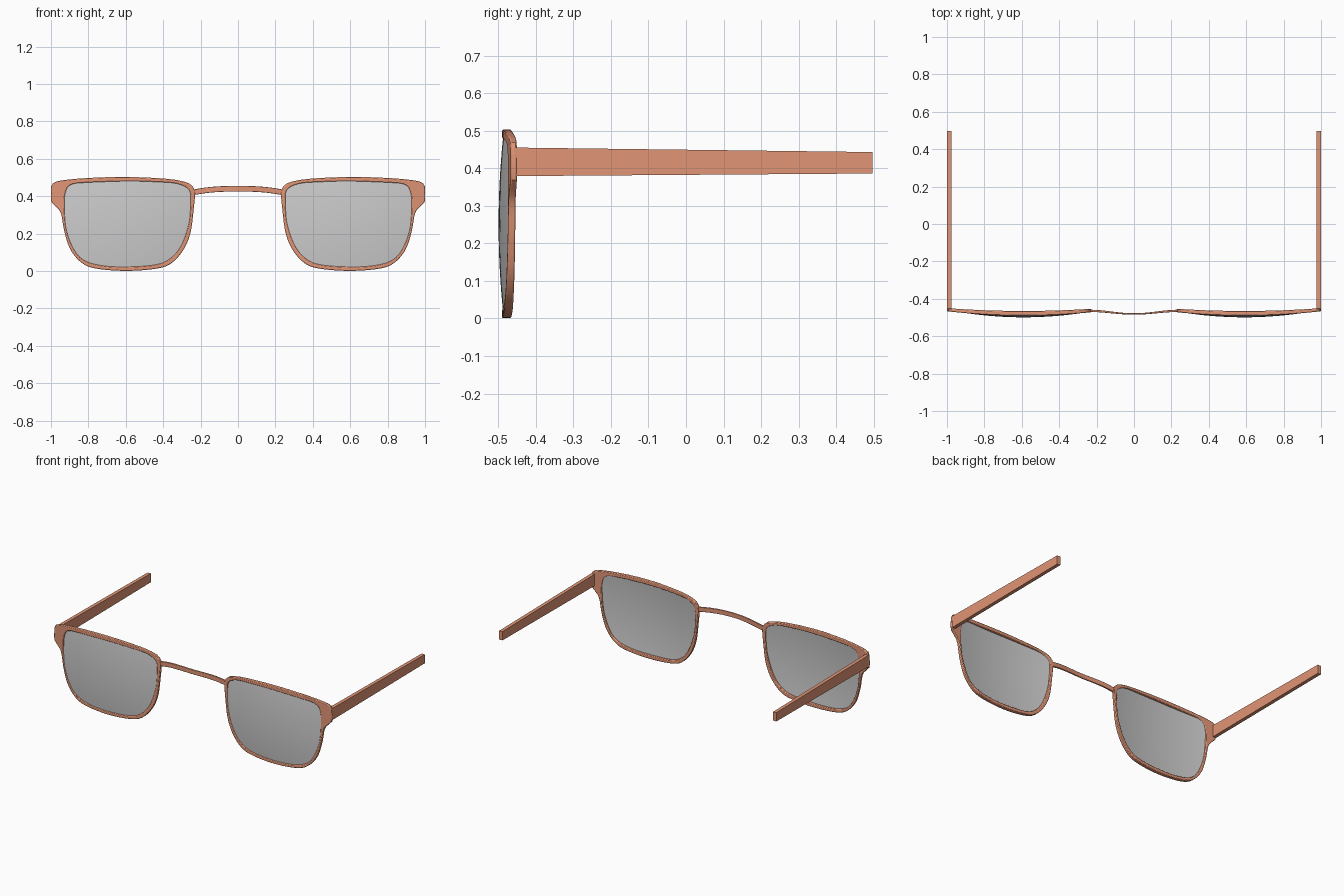
import bpy, math
from mathutils import Vector

if "Cube" in bpy.data.objects:
    bpy.data.objects.remove(bpy.data.objects["Cube"])

CX, CZ, N = 0.59, 0.26, 144

OUTER = [(.23, .42), (.243, .452), (.275, .474), (.38, .493), (.6, .503), (.81, .497),
         (.945, .484), (.991, .469), (.999, .44), (.998, .37), (.965, .337), (.945, .302),
         (.928, .21), (.896, .115), (.837, .045), (.757, .013), (.596, .001), (.436, .013),
         (.356, .042), (.291, .115), (.254, .206), (.237, .33)]
INNER = [(.254, .405), (.268, .441), (.33, .468), (.45, .477), (.6, .48), (.81, .473),
         (.89, .463), (.92, .43), (.928, .356), (.917, .222), (.874, .11), (.82, .056),
         (.73, .03), (.6, .023), (.436, .035), (.356, .072), (.302, .142), (.265, .249),
         (.255, .33)]


def loop(points):
    """Smooth closed outline, resampled at N even angles about the lens centre."""
    n, polar = len(points), []
    for i in range(n):
        a, b, c, d = (Vector(points[(i + k) % n]) for k in (-1, 0, 1, 2))
        for s in range(16):
            t = s / 16
            p = 0.5 * (2 * b + (c - a) * t + (2 * a - 5 * b + 4 * c - d) * t * t
                       + (3 * b - a - 3 * c + d) * t ** 3)
            x, z = p.x - CX, p.y - CZ
            polar.append((math.atan2(z, x) % math.tau, math.hypot(x, z)))
    polar.sort()
    polar = [(polar[-1][0] - math.tau, polar[-1][1])] + polar + [(polar[0][0] + math.tau, polar[0][1])]
    out, j = [], 0
    for i in range(N):
        ang = math.tau * i / N
        while polar[j + 1][0] < ang:
            j += 1
        (a0, r0), (a1, r1) = polar[j], polar[j + 1]
        r = r0 + (r1 - r0) * (ang - a0) / max(a1 - a0, 1e-9)
        out.append((CX + r * math.cos(ang), CZ + r * math.sin(ang)))
    return out


def make(name, verts, faces, mat=None, mirror=True, bevel=0):
    me = bpy.data.meshes.new(name)
    me.from_pydata(verts, [], faces)
    ob = bpy.data.objects.new(name, me)
    bpy.context.collection.objects.link(ob)
    if mat:
        me.materials.append(mat)
    bpy.ops.object.select_all(action='DESELECT')
    bpy.context.view_layer.objects.active = ob
    ob.select_set(True)
    bpy.ops.object.mode_set(mode='EDIT')
    bpy.ops.mesh.select_all(action='SELECT')
    bpy.ops.mesh.normals_make_consistent(inside=False)
    bpy.ops.object.mode_set(mode='OBJECT')
    bpy.ops.object.shade_smooth_by_angle(angle=math.radians(35))
    if bevel:
        m = ob.modifiers.new("bevel", 'BEVEL')
        m.width, m.segments, m.limit_method = bevel, 2, 'ANGLE'
        m.angle_limit = math.radians(50)
    if mirror:
        ob.modifiers.new("mirror", 'MIRROR').use_mirror_merge = False
    return ob


def strip(sections, closed):
    """Join equal-length vertex rings into a tube, capped unless closed."""
    k, n = len(sections[0]), len(sections)
    verts = [v for s in sections for v in s]
    faces = [(i * k + j, i * k + (j + 1) % k, (i + 1) % n * k + (j + 1) % k, (i + 1) % n * k + j)
             for i in range(n if closed else n - 1) for j in range(k)]
    if not closed:
        faces += [tuple(range(k)), tuple((n - 1) * k + j for j in range(k))]
    return verts, faces


copper = bpy.data.materials.new("copper")
copper.diffuse_color = (0.75, 0.30, 0.18, 1)
copper.use_nodes = True
copper.node_tree.nodes["Principled BSDF"].inputs["Base Color"].default_value = copper.diffuse_color

# Rims with hinge lugs, gently bowed forward
outer, inner = loop(OUTER), loop(INNER)
front = lambda x: -0.490 + 0.14 * (x - CX) ** 2
back = lambda x: -0.465 + 0.09 * (x - CX) ** 2
rings = [[(xo, front(xo), zo), (xo, back(xo), zo), (xi, back(xi), zi), (xi, front(xi), zi)]
         for (xo, zo), (xi, zi) in zip(outer, inner)]
make("rims", *strip(rings, True), copper, bevel=0.004)

# Domed lenses: front and back sheets joined at the edge
RINGS = 10
verts, faces = [], []
dome = lambda x, z: -0.499 + 0.24 * (x - CX) ** 2 + 0.22 * (z - 0.25) ** 2
order = [(t / RINGS, 0) for t in range(1, RINGS + 1)] + [(t / RINGS, .007) for t in range(RINGS, 0, -1)]
for t, off in order:
    for x, z in inner:
        px, pz = CX + (x - CX) * t * 1.012, CZ + (z - CZ) * t * 1.012
        verts.append((px, dome(px, pz) + off, pz))
for r in range(len(order) - 1):
    faces += [(r * N + j, r * N + (j + 1) % N, (r + 1) * N + (j + 1) % N, (r + 1) * N + j) for j in range(N)]
for base, off in ((0, 0), ((len(order) - 1) * N, .007)):
    c = len(verts)
    verts.append((CX, dome(CX, CZ) + off, CZ))
    faces += [(c, base + j, base + (j + 1) % N) for j in range(N)]
make("lenses", verts, faces)

# Bridge arched up and forward
sections = []
for i in range(33):
    u = -1 + i / 16
    x, w = 0.245 * u, 0.5 + 0.5 * math.cos(math.pi * u)
    y, z = -0.464 - 0.017 * w, 0.440 - 0.021 * abs(u) ** 2.6
    h, d = 0.015, 0.006 - 0.002 * w
    sections.append([(x, y - d, z - h), (x, y + d, z - h), (x, y + d, z + h), (x, y - d, z + h)])
make("bridge", *strip(sections, False), copper, mirror=False, bevel=0.002)

# Straight tapering temples
ends = [(-0.458, .379, .455), (0.497, .386, .443)]
make("temples", *strip([[(.976, y, a), (.999, y, a), (.999, y, b), (.976, y, b)] for y, a, b in ends], False),
     copper)
